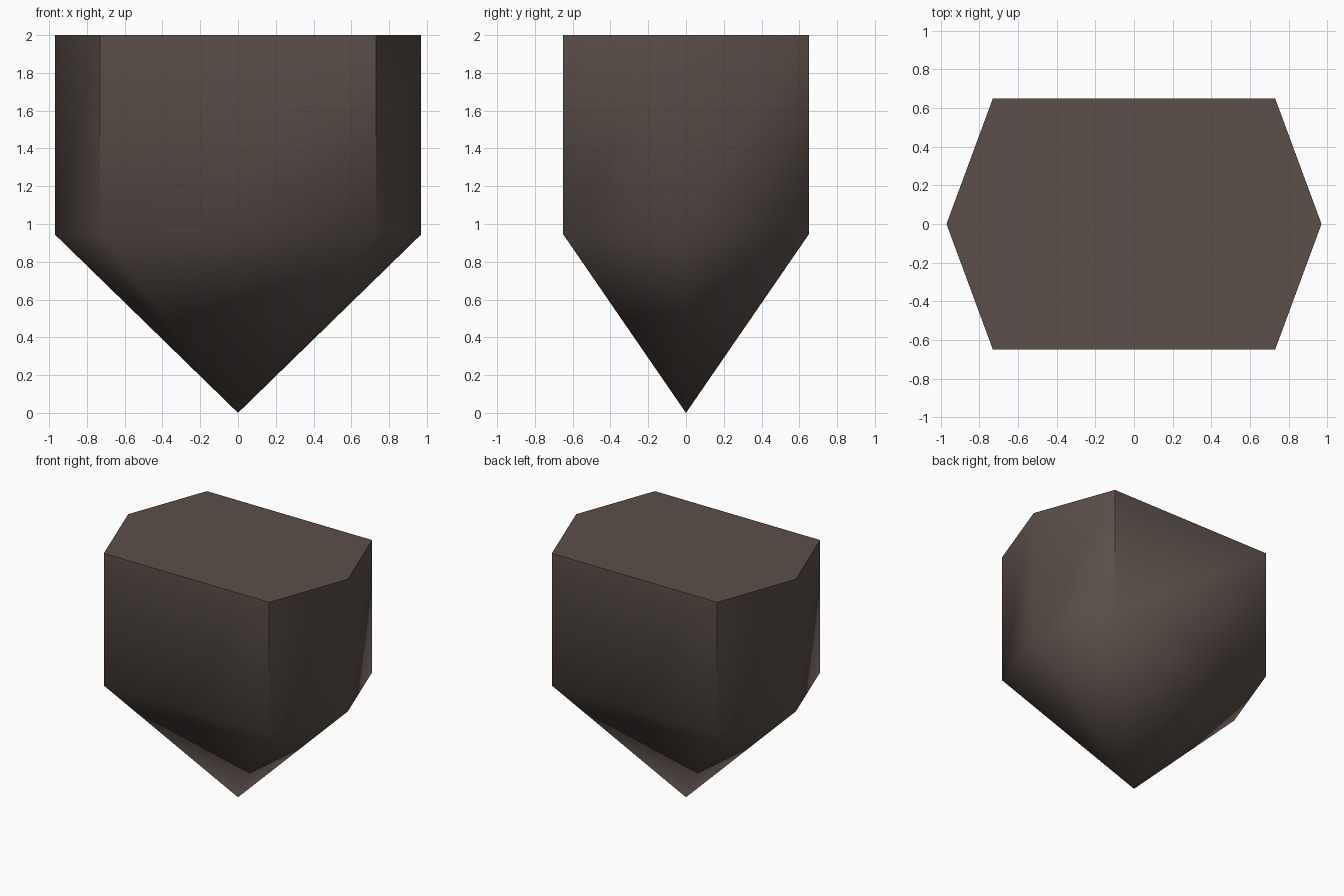
import bpy
import bmesh
import math

if "Cube" in bpy.data.objects:
    bpy.data.objects.remove(bpy.data.objects["Cube"])

# Half outline sizes and heights
SIDE_X, CORNER_X, HALF_Y = 0.97, 0.73, 0.65
TOP_Z, SHOULDER_Z = 2.0, 0.945

# Flat colour
stone = bpy.data.materials.new("dark_brown_stone")
stone.diffuse_color = (0.105, 0.08, 0.069, 1.0)
stone.use_nodes = True
stone.node_tree.nodes["Principled BSDF"].inputs["Base Color"].default_value = stone.diffuse_color

# Stretched hexagon outline, anticlockwise from the right point
outline = [(SIDE_X, 0), (CORNER_X, HALF_Y), (-CORNER_X, HALF_Y),
           (-SIDE_X, 0), (-CORNER_X, -HALF_Y), (CORNER_X, -HALF_Y)]

bm = bmesh.new()
upper = [bm.verts.new((x, y, TOP_Z)) for x, y in outline]
lower = [bm.verts.new((x, y, SHOULDER_Z)) for x, y in outline]
tip = bm.verts.new((0, 0, 0))

# Flat cap, upright walls and pointed underside
bm.faces.new(upper)
for i in range(6):
    j = (i + 1) % 6
    bm.faces.new((lower[i], lower[j], upper[j], upper[i]))
    bm.faces.new((lower[j], lower[i], tip))
bmesh.ops.recalc_face_normals(bm, faces=bm.faces)

mesh = bpy.data.meshes.new("pointed_block")
bm.to_mesh(mesh)
bm.free()
mesh.materials.append(stone)
block = bpy.data.objects.new("pointed_block", mesh)
bpy.context.collection.objects.link(block)

# Smooth walls and underside, keeping the rim and four upright corners sharp
bpy.context.view_layer.objects.active = block
block.select_set(True)
bpy.ops.object.shade_smooth_by_angle(angle=math.radians(60))
